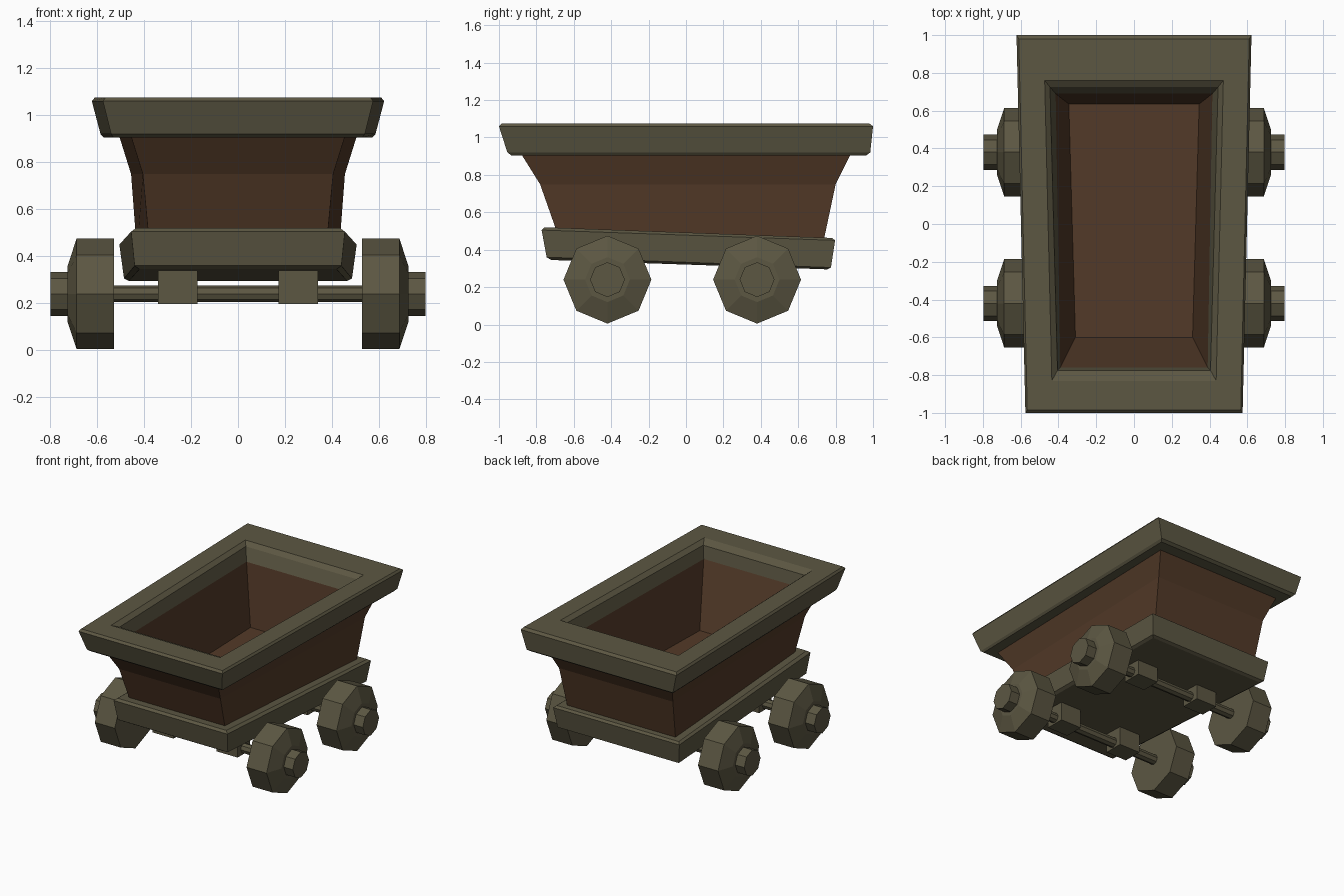
import bpy, bmesh
from math import pi, cos, sin

if "Cube" in bpy.data.objects:
    bpy.data.objects.remove(bpy.data.objects["Cube"])


def material(name, color):
    m = bpy.data.materials.new(name)
    m.diffuse_color = (*color, 1)
    m.use_nodes = True
    m.node_tree.nodes["Principled BSDF"].inputs["Base Color"].default_value = m.diffuse_color
    return m


METAL = material("olive_metal", (0.107, 0.095, 0.055))
RUST = material("brown_panel", (0.086, 0.042, 0.021))


def loft(name, rings, mat, closed=False):
    """Skin equal-length rings of points; cap the ends or join them in a loop."""
    bm = bmesh.new()
    loops = [[bm.verts.new(p) for p in ring] for ring in rings]
    n = len(loops[0])
    pairs = list(zip(loops, loops[1:]))
    if closed:
        pairs.append((loops[-1], loops[0]))
    else:
        bm.faces.new(loops[0])
        bm.faces.new(loops[-1])
    for a, b in pairs:
        for i in range(n):
            j = (i + 1) % n
            bm.faces.new((a[i], a[j], b[j], b[i]))
    bmesh.ops.recalc_face_normals(bm, faces=bm.faces)
    me = bpy.data.meshes.new(name)
    bm.to_mesh(me)
    bm.free()
    me.materials.append(mat)
    ob = bpy.data.objects.new(name, me)
    bpy.context.collection.objects.link(ob)
    return ob


def quad(yf, yb, wf, wb, zf, zb=None):
    """Tapered rectangle: front/back y, front/back half width, front/back z."""
    zb = zf if zb is None else zb
    return [(-wf, yf, zf), (wf, yf, zf), (wb, yb, zb), (-wb, yb, zb)]


def octagon(x, r, y, z):
    return [(x, y + r * sin(i * pi / 4), z + r * cos(i * pi / 4)) for i in range(8)]


# Flared tub: outer walls, then inner walls down to the floor
loft("tub", [
    quad(-0.685, 0.73, 0.38, 0.43, 0.48, 0.42),
    quad(-0.78, 0.80, 0.405, 0.455, 0.75),
    quad(-0.88, 0.88, 0.455, 0.505, 0.91),
    quad(-0.76, 0.69, 0.39, 0.415, 0.96),
    quad(-0.60, 0.635, 0.31, 0.345, 0.525),
], RUST)

# Heavy rim around the tub
loft("rim", [
    quad(-0.88, 0.88, 0.455, 0.505, 0.905),
    quad(-0.935, 0.965, 0.53, 0.57, 0.905),
    quad(-0.955, 0.985, 0.54, 0.585, 0.92),
    quad(-1.0, 1.0, 0.575, 0.622, 1.06),
    quad(-0.985, 0.98, 0.565, 0.61, 1.075),
    quad(-0.83, 0.76, 0.435, 0.473, 1.075),
    quad(-0.775, 0.725, 0.405, 0.445, 1.05),
    quad(-0.76, 0.69, 0.39, 0.415, 0.96),
], METAL, closed=True)

# Sloping chassis slab
loft("chassis", [
    quad(-0.72, 0.755, 0.42, 0.465, 0.345, 0.295),
    quad(-0.745, 0.775, 0.44, 0.485, 0.36, 0.305),
    quad(-0.772, 0.797, 0.455, 0.505, 0.505, 0.45),
    quad(-0.755, 0.78, 0.435, 0.488, 0.52, 0.463),
], METAL)

# Axles, bearing blocks and wheels
Z = 0.24
for end, y in (("front", -0.42), ("rear", 0.38)):
    loft(end + "_axle", [octagon(x, 0.035, y, Z) for x in (-0.6, 0.6)], METAL)
    for side, s in (("left", -1), ("right", 1)):
        loft(f"{end}_{side}_bearing",
             [[(s * x, y + d, z) for x, d in
               ((0.172, -0.07), (0.34, -0.07), (0.34, 0.07), (0.172, 0.07))]
              for z in (0.197, 0.37)], METAL)
        profile = ((0.527, 0.235), (0.687, 0.235), (0.725, 0.12),
                   (0.725, 0.093), (0.797, 0.093))
        loft(f"{end}_{side}_wheel",
             [octagon(s * x, r, y, Z) for x, r in profile], METAL)
